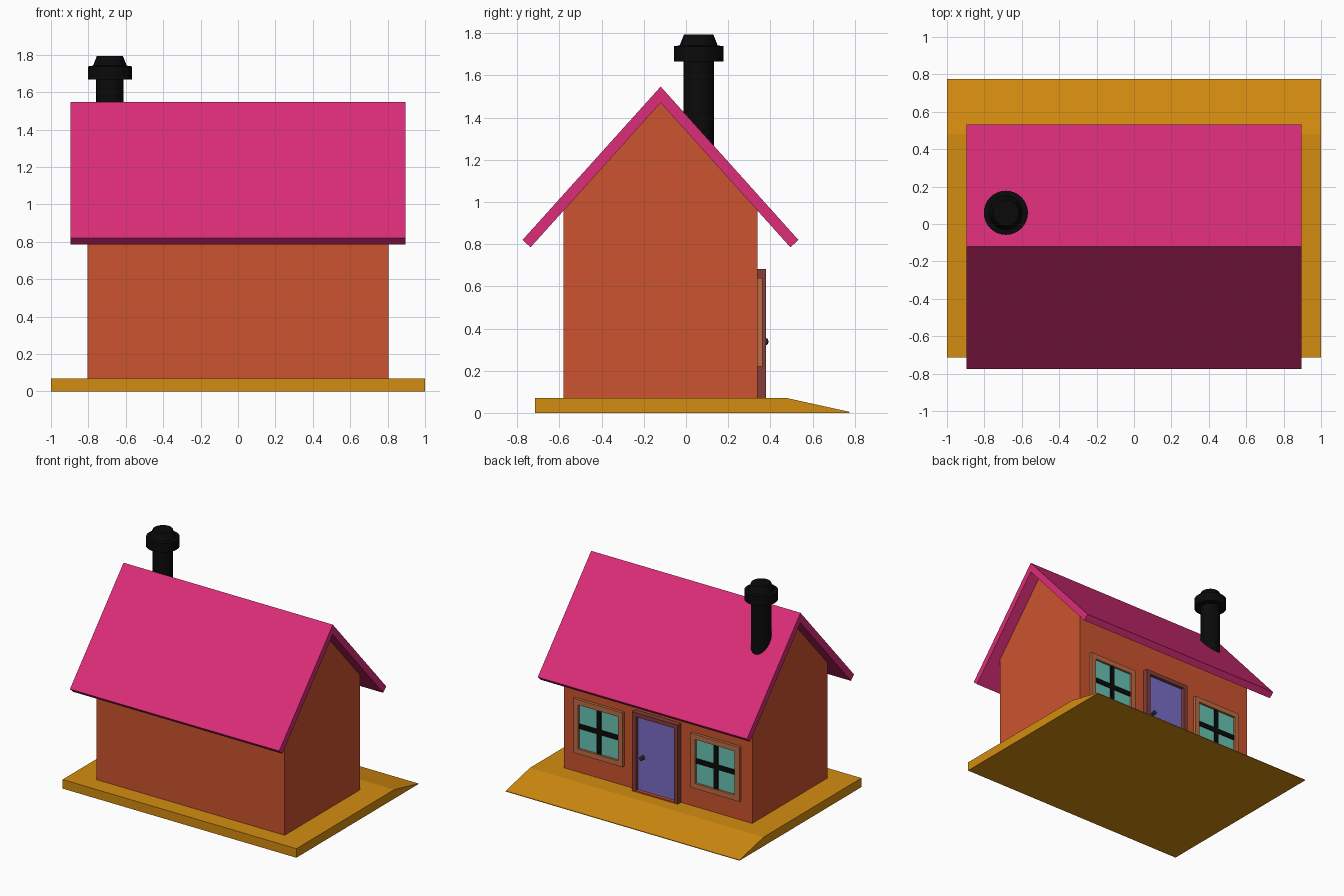
import bpy, bmesh, math
from mathutils import Matrix

if "Cube" in bpy.data.objects:
    bpy.data.objects.remove(bpy.data.objects["Cube"])


def material(name, hex_color):
    rgb = [int(hex_color[i:i + 2], 16) / 255 for i in (0, 2, 4)]
    lin = [c / 12.92 if c <= 0.04045 else ((c + 0.055) / 1.055) ** 2.4 for c in rgb]
    m = bpy.data.materials.new(name)
    m.diffuse_color = (*lin, 1)
    m.use_nodes = True
    m.node_tree.nodes["Principled BSDF"].inputs["Base Color"].default_value = m.diffuse_color
    return m


ochre = material("ochre", "D48C10")
brick = material("brick", "CB532E")
pink = material("pink", "DB2D78")
black = material("black", "0A0A0A")
brown = material("brown", "853D38")
tan = material("tan", "BC6C44")
violet = material("violet", "7A6DC8")
teal = material("teal", "68C4B5")
steel = material("steel", "3A3A48")


def finish(name, bm, mat):
    bmesh.ops.recalc_face_normals(bm, faces=bm.faces)
    me = bpy.data.meshes.new(name)
    bm.to_mesh(me)
    bm.free()
    me.materials.append(mat)
    ob = bpy.data.objects.new(name, me)
    bpy.context.collection.objects.link(ob)
    return ob


def extrude_x(name, profile, half, mat):
    """Extrude a closed (y, z) profile from -half to half along x."""
    bm = bmesh.new()
    face = bm.faces.new([bm.verts.new((-half, y, z)) for y, z in profile])
    out = bmesh.ops.extrude_face_region(bm, geom=[face])
    verts = [v for v in out["geom"] if isinstance(v, bmesh.types.BMVert)]
    bmesh.ops.translate(bm, verts=verts, vec=(2 * half, 0, 0))
    return finish(name, bm, mat)


def boxes(name, mat, *bounds):
    """One object from boxes given as (x0, x1, y0, y1, z0, z1)."""
    bm = bmesh.new()
    for x0, x1, y0, y1, z0, z1 in bounds:
        mid = Matrix.Translation(((x0 + x1) / 2, (y0 + y1) / 2, (z0 + z1) / 2))
        size = Matrix.Diagonal((x1 - x0, y1 - y0, z1 - z0, 1))
        bmesh.ops.create_cube(bm, size=1, matrix=mid @ size)
    return finish(name, bm, mat)


def lathe(name, profile, matrix, mat, steps=32):
    """Spin an (r, z) profile about z, then place it with a matrix."""
    bm = bmesh.new()
    vs = [bm.verts.new((r, 0, z)) for r, z in profile]
    es = [bm.edges.new(p) for p in zip(vs, vs[1:])]
    bmesh.ops.spin(bm, geom=vs + es, cent=(0, 0, 0), axis=(0, 0, 1),
                   angle=2 * math.pi, steps=steps)
    bmesh.ops.remove_doubles(bm, verts=bm.verts, dist=1e-5)
    bmesh.ops.transform(bm, matrix=matrix, verts=bm.verts)
    ob = finish(name, bm, mat)
    bpy.ops.object.select_all(action='DESELECT')
    ob.select_set(True)
    bpy.context.view_layer.objects.active = ob
    bpy.ops.object.shade_smooth_by_angle(angle=math.radians(30))
    return ob


# Ground slab with a ramp at the door side
extrude_x("base_slab", [(-0.715, 0), (0.775, 0), (0.775, 0.005), (0.48, 0.07), (-0.715, 0.07)],
          1.0, ochre)

# Gabled house body
extrude_x("house_walls", [(-0.58, 0.07), (0.34, 0.07), (0.34, 0.962), (-0.12, 1.47),
                          (-0.58, 0.962)], 0.805, brick)

# Roof with overhang
extrude_x("roof", [(-0.775, 0.82), (-0.12, 1.547), (0.533, 0.82), (0.495, 0.785),
                   (-0.12, 1.47), (-0.737, 0.785)], 0.895, pink)

# Chimney pipe with cap
lathe("chimney", [(0, 1.2), (0.073, 1.2), (0.073, 1.667), (0.118, 1.667), (0.118, 1.738),
                  (0.09, 1.742), (0.07, 1.793), (0, 1.793)],
      Matrix.Translation((-0.685, 0.06, 0)), black)

# Door, frame, threshold and knob
W = 0.335
boxes("door_frame", brown, (-0.195, -0.162, W, 0.38, 0.07, 0.682),
      (0.162, 0.195, W, 0.38, 0.07, 0.682), (-0.162, 0.162, W, 0.38, 0.65, 0.682))
boxes("door", violet, (-0.162, 0.162, W, 0.355, 0.08, 0.65))
boxes("door_threshold", brick, (-0.162, 0.162, W, 0.38, 0.07, 0.08))
lathe("door_knob", [(0, 0), (0.018, 0), (0.018, 0.006), (0.007, 0.009), (0.007, 0.018),
                    (0.015, 0.024), (0.016, 0.03), (0.011, 0.036), (0, 0.038)],
      Matrix.Translation((0.118, 0.353, 0.338)) @ Matrix.Rotation(-math.pi / 2, 4, 'X'), steel, 16)

# Two windows beside the door
Z, R, G, B = 0.43, 0.21, 0.17, 0.019
for side, c in (("left", 0.5), ("right", -0.5)):
    boxes(f"window_frame_{side}", tan,
          (c - R, c - G, W, 0.362, Z - R, Z + R), (c + G, c + R, W, 0.362, Z - R, Z + R),
          (c - G, c + G, W, 0.362, Z + G, Z + R), (c - G, c + G, W, 0.362, Z - R, Z - G))
    boxes(f"window_glass_{side}", teal, (c - G, c + G, W, 0.345, Z - G, Z + G))
    boxes(f"window_bars_{side}", black, (c - B, c + B, W, 0.352, Z - G, Z + G),
          (c - G, c - B, W, 0.352, Z - B, Z + B), (c + B, c + G, W, 0.352, Z - B, Z + B))
